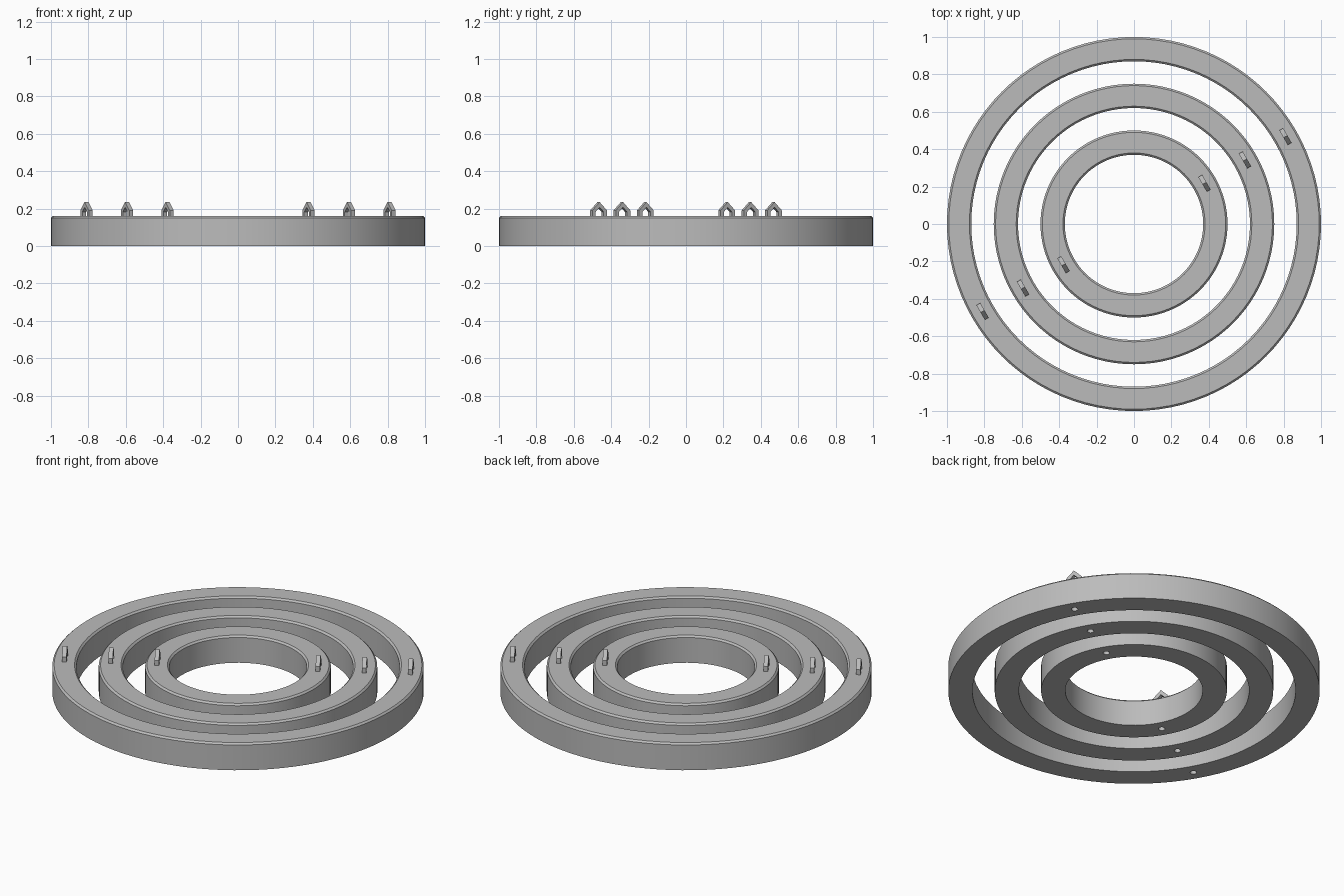
import bpy, bmesh, math
from mathutils import Matrix

if "Cube" in bpy.data.objects:
    bpy.data.objects.remove(bpy.data.objects["Cube"])

HEIGHT, WIDTH, CHAMFER = 0.16, 0.13, 0.01
SEGMENTS = 96
LUG_ANGLE = math.radians(30)

grey = bpy.data.materials.new("plain grey")
grey.use_nodes = True
colour = (0.5, 0.5, 0.5, 1)
grey.diffuse_color = colour
grey.node_tree.nodes["Principled BSDF"].inputs["Base Color"].default_value = colour


def make_object(name, bm):
    bmesh.ops.recalc_face_normals(bm, faces=bm.faces)
    mesh = bpy.data.meshes.new(name)
    bm.to_mesh(mesh)
    bm.free()
    mesh.materials.append(grey)
    obj = bpy.data.objects.new(name, mesh)
    bpy.context.collection.objects.link(obj)
    return obj


def activate(obj):
    bpy.ops.object.select_all(action='DESELECT')
    obj.select_set(True)
    bpy.context.view_layer.objects.active = obj


def make_ring(name, outer):
    # Rectangular section with chamfered top edges, spun round z
    inner, c = outer - WIDTH, CHAMFER
    section = [(inner, 0), (outer, 0), (outer, HEIGHT - c), (outer - c, HEIGHT),
               (inner + c, HEIGHT), (inner, HEIGHT - c)]
    bm = bmesh.new()
    loops = []
    for i in range(SEGMENTS):
        a = math.tau * i / SEGMENTS
        loops.append([bm.verts.new((r * math.cos(a), r * math.sin(a), z)) for r, z in section])
    n = len(section)
    for i, here in enumerate(loops):
        there = loops[(i + 1) % SEGMENTS]
        for j in range(n):
            k = (j + 1) % n
            bm.faces.new((here[j], there[j], there[k], here[k]))
    return make_object(name, bm)


def drill_holes(ring, radius):
    # Two small blind holes in the underside, below the lugs
    bm = bmesh.new()
    for side in (1, -1):
        place = Matrix.Translation((side * radius * math.cos(LUG_ANGLE),
                                    side * radius * math.sin(LUG_ANGLE), 0))
        bmesh.ops.create_cone(bm, cap_ends=True, segments=16, radius1=0.018, radius2=0.018,
                              depth=0.2, matrix=place)
    cutter = make_object("hole_cutter", bm)
    cutter.hide_render = True
    mod = ring.modifiers.new("holes", 'BOOLEAN')
    mod.object, mod.operation, mod.solver = cutter, 'DIFFERENCE', 'EXACT'
    activate(ring)
    bpy.ops.object.modifier_apply(modifier=mod.name)
    bpy.data.objects.remove(cutter)


def make_lug(name, radius, angle):
    # Pointed arch lying along the ring, extruded across it
    foot, depth = HEIGHT - 0.02, 0.024
    outer = [(-0.045, foot), (-0.045, 0.19), (0, 0.235), (0.045, 0.19), (0.045, foot)]
    inner = [(-0.025, foot), (-0.025, 0.182), (0, 0.207), (0.025, 0.182), (0.025, foot)]
    bm = bmesh.new()
    out = [bm.verts.new((-depth / 2, y, z)) for y, z in outer]
    inn = [bm.verts.new((-depth / 2, y, z)) for y, z in inner]
    faces = [bm.faces.new((out[i], out[i + 1], inn[i + 1], inn[i])) for i in range(4)]
    grown = bmesh.ops.extrude_face_region(bm, geom=faces, use_keep_orig=True)
    moved = [v for v in grown["geom"] if isinstance(v, bmesh.types.BMVert)]
    bmesh.ops.translate(bm, verts=moved, vec=(depth, 0, 0))
    lug = make_object(name, bm)
    lug.location = (radius * math.cos(angle), radius * math.sin(angle), 0)
    lug.rotation_euler.z = angle


# Three concentric rings, each with a pair of opposite lugs
for label, outer in (("outer", 1.0), ("middle", 0.75), ("inner", 0.5)):
    ring = make_ring(label + "_ring", outer)
    mid = outer - WIDTH / 2
    drill_holes(ring, mid)
    activate(ring)
    bpy.ops.object.shade_smooth_by_angle(angle=math.radians(30))
    make_lug(label + "_left_lug", mid, LUG_ANGLE)
    make_lug(label + "_right_lug", mid, LUG_ANGLE + math.pi)
